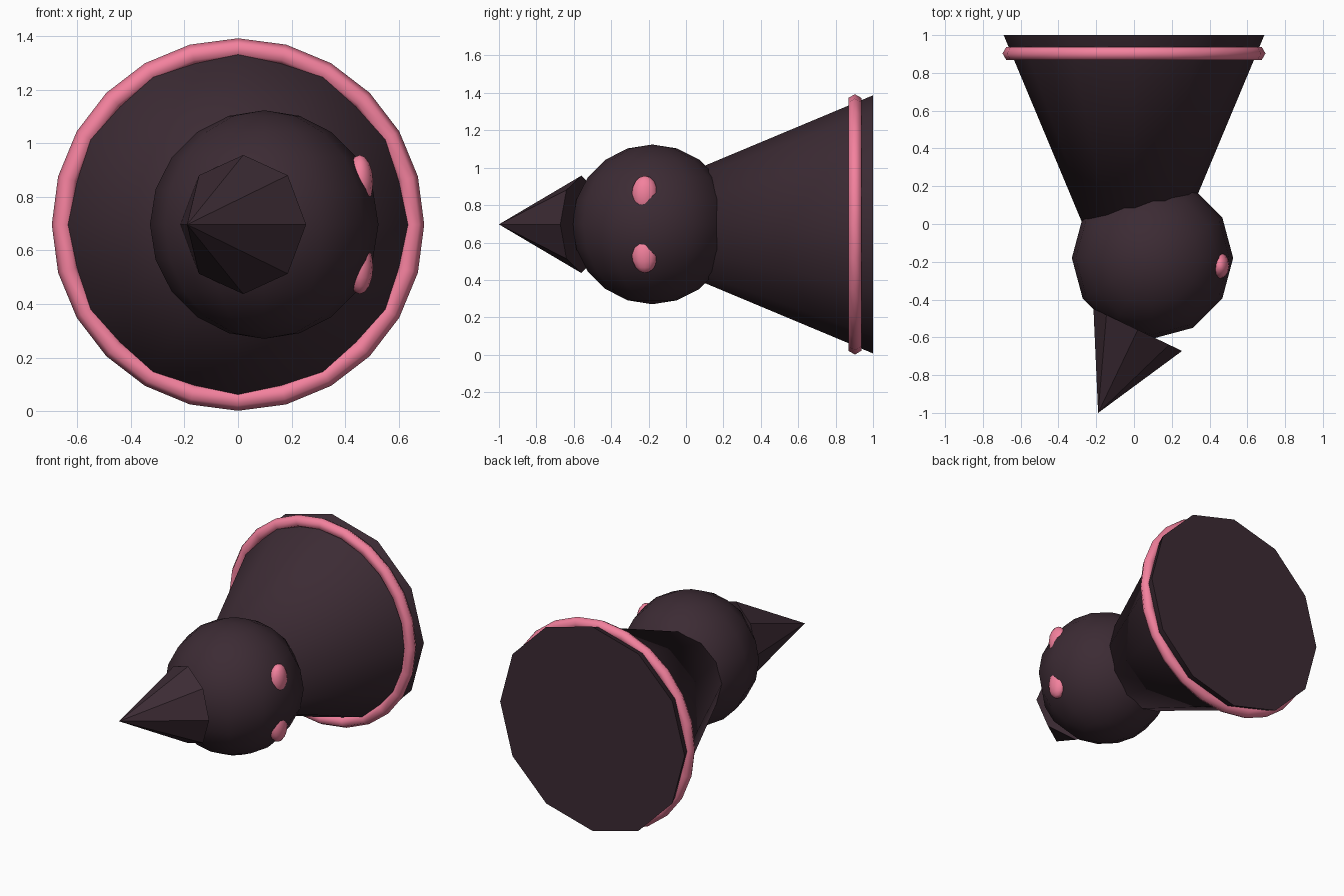
import bpy
from math import radians, atan2, hypot, sin, cos

if "Cube" in bpy.data.objects:
    bpy.data.objects.remove(bpy.data.objects["Cube"])

ZC = 0.697  # height of the bird's long axis


def material(name, rgb):
    m = bpy.data.materials.new(name)
    m.diffuse_color = (*rgb, 1)
    m.use_nodes = True
    m.node_tree.nodes["Principled BSDF"].inputs["Base Color"].default_value = m.diffuse_color
    return m


DARK = material("dark_plum", (0.045, 0.024, 0.034))
PINK = material("pink", (0.9, 0.22, 0.34))


def finish(name, mat, scale=(1, 1, 1), angle=35):
    ob = bpy.context.object
    ob.name = name
    ob.scale = scale
    bpy.ops.object.transform_apply(location=False, rotation=True, scale=True)
    bpy.ops.object.shade_smooth_by_angle(angle=radians(angle))
    ob.data.materials.append(mat)
    return ob


def cone(name, sides, radius, base, tip):
    """Cone lying in the horizontal plane, from base (x, y) to tip (x, y)."""
    dx, dy = tip[0] - base[0], tip[1] - base[1]
    bpy.ops.mesh.primitive_cone_add(
        vertices=sides, radius1=radius, radius2=0, depth=hypot(dx, dy),
        location=((base[0] + tip[0]) / 2, (base[1] + tip[1]) / 2, ZC),
        rotation=(radians(90), 0, atan2(dx, -dy)))
    return finish(name, DARK)


# Flared body and tilted beak
cone("body", 12, 0.69, (0, 1), (0, -0.65))
cone("beak", 8, 0.26, (0.02, -0.56), (-0.19, -1))

# Head
bpy.ops.mesh.primitive_uv_sphere_add(segments=12, ring_count=10, radius=0.427,
                                     location=(0.098, -0.18, ZC))
finish("head", DARK, angle=40)

# Trim ring around the body's wide end
bpy.ops.mesh.primitive_torus_add(major_segments=24, minor_segments=6,
                                 major_radius=0.656, minor_radius=0.04,
                                 location=(0, 0.903, ZC),
                                 rotation=(radians(90), 0, 0))
finish("trim_ring", PINK, angle=65)

# Pair of eyes on the right side, mirrored about the axis
for label, side in (("upper", 1), ("lower", -1)):
    bpy.ops.mesh.primitive_uv_sphere_add(segments=12, ring_count=8, radius=1,
                                         location=(0.455, -0.22, ZC + side * 0.16))
    finish(label + "_eye", PINK, scale=(0.05, 0.07, 0.1), angle=80)
